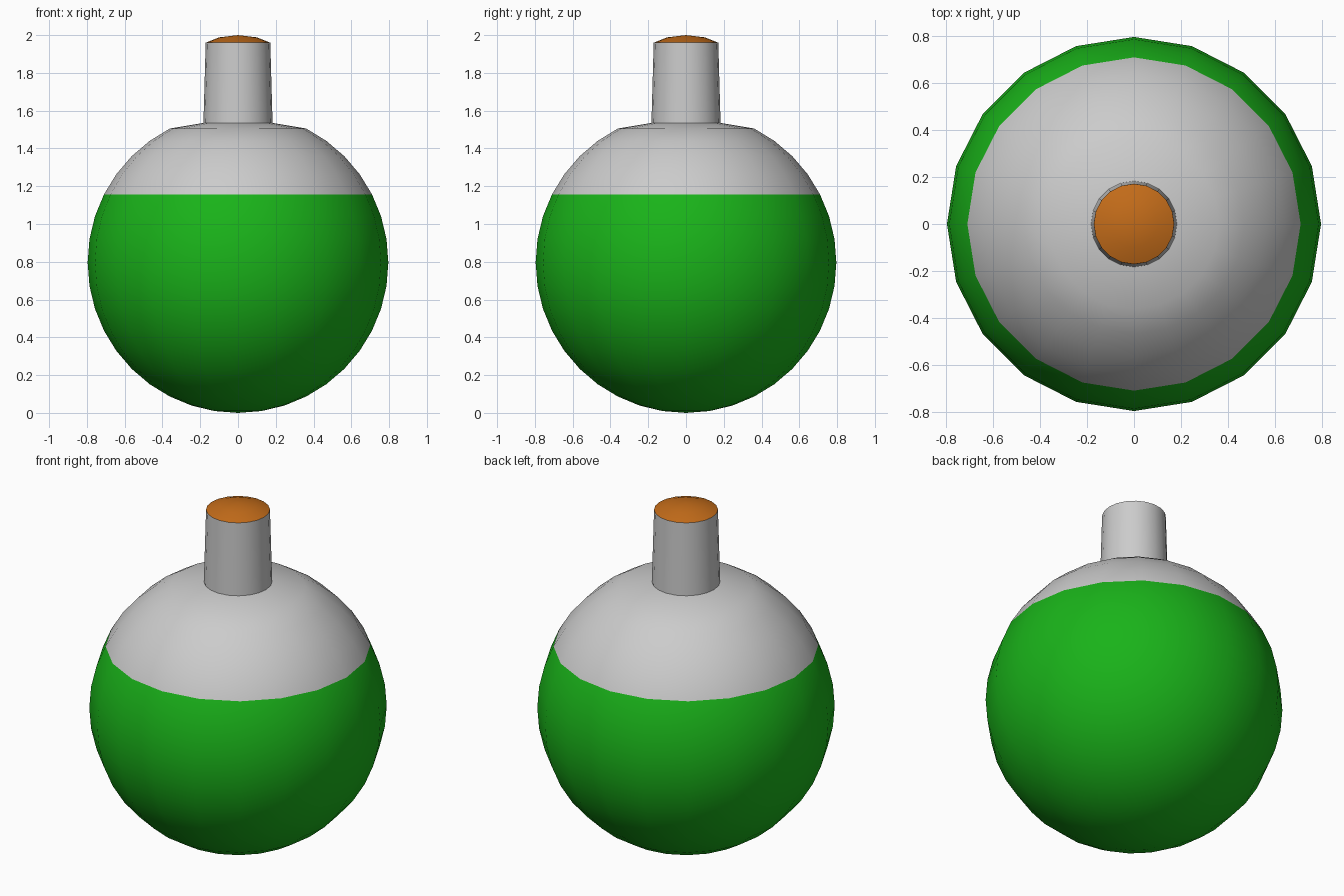
import bpy, bmesh
from math import sin, cos, pi, radians

if "Cube" in bpy.data.objects:
    bpy.data.objects.remove(bpy.data.objects["Cube"])

SIDES = 20
R = 0.796          # bulb radius; the bulb rests on z = 0


def material(name, rgb):
    m = bpy.data.materials.new(name)
    m.diffuse_color = (*rgb, 1)
    m.use_nodes = True
    m.node_tree.nodes["Principled BSDF"].inputs["Base Color"].default_value = m.diffuse_color
    return m


def lathe(name, profile, mat=None):
    """Revolve (radius, z) points around z; radius 0 makes a pole."""
    bm = bmesh.new()
    rings = []
    for r, z in profile:
        n = 1 if r == 0 else SIDES
        rings.append([bm.verts.new((r * cos(2 * pi * i / SIDES),
                                    r * sin(2 * pi * i / SIDES), z)) for i in range(n)])
    for lo, hi in zip(rings, rings[1:]):
        for i in range(SIDES):
            j = (i + 1) % SIDES
            if len(lo) == 1:
                bm.faces.new((lo[0], hi[j], hi[i]))
            elif len(hi) == 1:
                bm.faces.new((lo[i], lo[j], hi[0]))
            else:
                bm.faces.new((lo[i], lo[j], hi[j], hi[i]))
    me = bpy.data.meshes.new(name)
    bm.to_mesh(me)
    bm.free()
    ob = bpy.data.objects.new(name, me)
    bpy.context.collection.objects.link(ob)
    if mat:
        me.materials.append(mat)
    bpy.ops.object.select_all(action='DESELECT')
    ob.select_set(True)
    bpy.context.view_layer.objects.active = ob
    bpy.ops.object.shade_smooth_by_angle(angle=radians(35))
    return ob


def bulb_point(step):
    """Point on the bulb, 9 degrees of latitude per step."""
    a = radians(9 * step)
    return (R * cos(a), R + R * sin(a))


# Flask: bulb, shallow shoulder and tapered neck
bulb = [(0, 0)] + [bulb_point(s) for s in range(-9, 8)]
flask = lathe("flask", bulb + [(0.183, 1.535), (0.171, 1.96)])

# Liquid colour fills the bulb up to the third ring above the middle
flask.data.materials.append(None)
flask.data.materials.append(material("green_liquid", (0.01, 0.45, 0.01)))
level = bulb_point(3)[1]
for p in flask.data.polygons:
    p.material_index = 1 if p.center.z < level else 0

# Cork: low dome closing the neck
lathe("cork", [(0.171, 1.96), (0.10, 1.988), (0, 2.0)],
      material("cork_orange", (0.55, 0.15, 0.01)))
